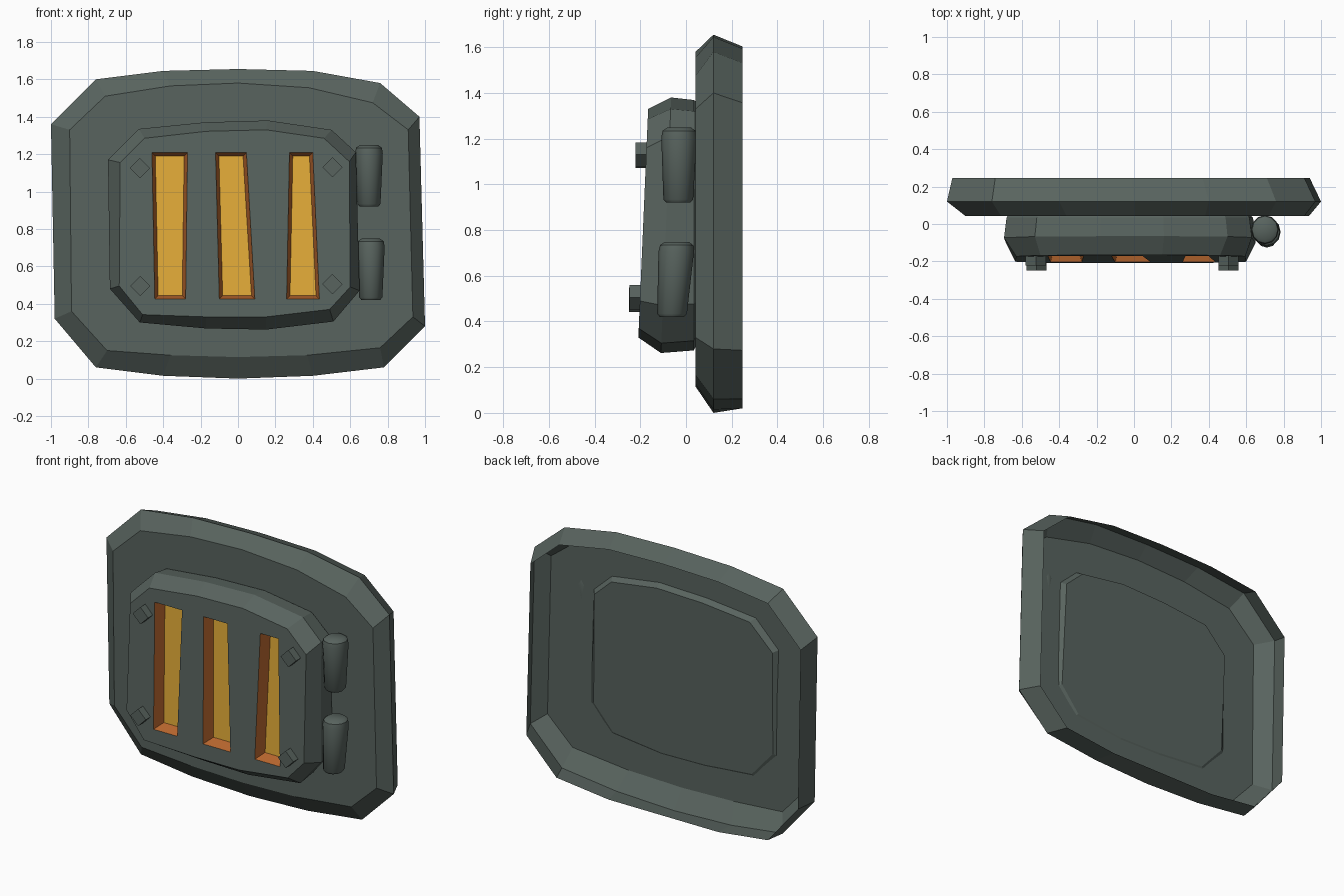
import bpy, bmesh, math
from mathutils import Vector

if "Cube" in bpy.data.objects:
    bpy.data.objects.remove(bpy.data.objects["Cube"])


def material(name, rgb):
    m = bpy.data.materials.new(name)
    m.diffuse_color = (*rgb, 1)
    m.use_nodes = True
    m.node_tree.nodes["Principled BSDF"].inputs["Base Color"].default_value = m.diffuse_color
    return m


GREY = material("grey_green_metal", (0.099, 0.127, 0.114))
ORANGE = material("burnt_orange", (0.52, 0.145, 0.03))
AMBER = material("amber_glow", (0.77, 0.41, 0.04))


def finish(bm, name, mats):
    bmesh.ops.recalc_face_normals(bm, faces=bm.faces)
    me = bpy.data.meshes.new(name)
    bm.to_mesh(me)
    bm.free()
    for m in mats:
        me.materials.append(m)
    ob = bpy.data.objects.new(name, me)
    bpy.context.collection.objects.link(ob)
    return ob


def bridge(bm, a, b, mat=0):
    n = len(a)
    for i in range(n):
        f = bm.faces.new((a[i], a[(i + 1) % n], b[(i + 1) % n], b[i]))
        f.material_index = mat


def loft(bm, rings, cap_start=True, cap_end=True):
    vr = [[bm.verts.new(p) for p in r] for r in rings]
    for a, b in zip(vr, vr[1:]):
        bridge(bm, a, b)
    if cap_start:
        bm.faces.new(vr[0])
    if cap_end:
        bm.faces.new(vr[-1])
    return vr


def ring(outline, y, s=1.0, cx=0.0, cz=0.83):
    """Outline in x, z scaled about a centre; y is a function of z."""
    pts = [(cx + (x - cx) * s, cz + (z - cz) * s) for x, z in outline]
    return [Vector((x, y(z), z)) for x, z in pts]


# Backing plate: open shell with a chamfered front and a narrower back rim
outer = [(-1, 1.36), (-.76, 1.6), (-.4, 1.645), (0, 1.655), (.4, 1.645), (.76, 1.58), (.97, 1.4),
         (1, .28), (.78, .06), (.4, .015), (0, 0), (-.4, .015), (-.76, .06), (-.98, .32)]
inner = [(-.9, 1.33), (-.71, 1.51), (-.36, 1.565), (0, 1.58), (.38, 1.555), (.72, 1.475), (.91, 1.33),
         (.935, .33), (.76, .165), (.37, .125), (0, .115), (-.36, .125), (-.7, .15), (-.89, .36)]
back = [(x * .955 - .016, max(.02, z * .967 + .003)) for x, z in outer]
bm = bmesh.new()
loft(bm, [ring(back, lambda z: .247), ring(outer, lambda z: .12), ring(inner, lambda z: .042)],
     cap_start=False)
finish(bm, "backing_plate", [GREY])


# Lamp housing: bevelled block that leans outward toward the bottom
def front_y(z):
    return -.166 - .043 * (1.32 - z)


def belly_y(z):
    return -.065 - .04 * (1.38 - z)


def rear_y(z):
    return .078 - .03 * (1.35 - z)


rim = [(-.695, 1.17), (-.53, 1.335), (-.18, 1.37), (.16, 1.38), (.5, 1.33), (.63, 1.21),
       (.65, .47), (.51, .305), (.15, .262), (-.17, .268), (-.525, .3), (-.685, .48)]
face = [(-.63, 1.155), (-.5, 1.285), (-.17, 1.322), (.15, 1.33), (.46, 1.285), (.595, 1.16),
        (.6, .49), (.49, .37), (.15, .33), (-.17, .33), (-.51, .342), (-.635, .495)]
bm = bmesh.new()
rings = loft(bm, [ring(rim, rear_y, .935, -.02), ring(rim, lambda z: .034, .98, -.02),
                  ring(rim, belly_y), ring(face, front_y)], cap_end=False)

# Slots: orange walls tapering to an amber floor; (top left, top right, bottom right, bottom left) x
loops = [rings[-1]]
for a, b, c, d in [(-.46, -.27, -.28, -.445), (-.12, .045, .09, -.1), (.275, .4, .435, .26)]:
    top, low, t = 1.208, .425, .018
    mouth = [bm.verts.new((x, front_y(z), z)) for x, z in ((a, top), (b, top), (c, low), (d, low))]
    floor = [bm.verts.new((x, front_y(z) + .076, z)) for x, z in
             ((a + t, top - t), (b - t, top - t), (c - t, low + t), (d + t, low + t))]
    bridge(bm, mouth, floor, 1)
    bm.faces.new(floor).material_index = 2
    loops.append(mouth)
edges = [bm.edges.get((l[i], l[(i + 1) % len(l)])) or bm.edges.new((l[i], l[(i + 1) % len(l)]))
         for l in loops for i in range(len(l))]
bmesh.ops.triangle_fill(bm, use_beauty=True, use_dissolve=False, edges=edges, normal=(0, -1, 0))
finish(bm, "lamp_housing", [GREY, ORANGE, AMBER])

# Square bolts turned on their corners
for i, (x, z) in enumerate([(-.525, 1.125), (.505, 1.13), (-.522, .495), (.505, .505)]):
    bm = bmesh.new()
    y = front_y(z)
    diamond = [(x + .054, z), (x, z + .054), (x - .054, z), (x, z - .054)]
    loft(bm, [ring(diamond, lambda q: y + .02), ring(diamond, lambda q: y - .047)])
    finish(bm, f"bolt_{i + 1}", [GREY])

# Hinge barrels: tapered, with rounded ends
for i, (x, y, z, lean) in enumerate([(.70, -.034, .92, .004), (.71, -.062, .42, .022)]):
    bm = bmesh.new()
    rs = []
    for h, r in [(0, .05), (.014, .062), (.285, .074), (.314, .069), (.328, .05)]:
        k = h / .328
        rs.append([Vector((x + r * math.cos(math.tau * j / 12),
                           y + lean * k + 1.05 * r * math.sin(math.tau * j / 12),
                           z + h)) for j in range(12)])
    loft(bm, rs)
    ob = finish(bm, f"hinge_barrel_{i + 1}", [GREY])
    bpy.ops.object.select_all(action='DESELECT')
    ob.select_set(True)
    bpy.context.view_layer.objects.active = ob
    bpy.ops.object.shade_smooth_by_angle(angle=math.radians(40))
